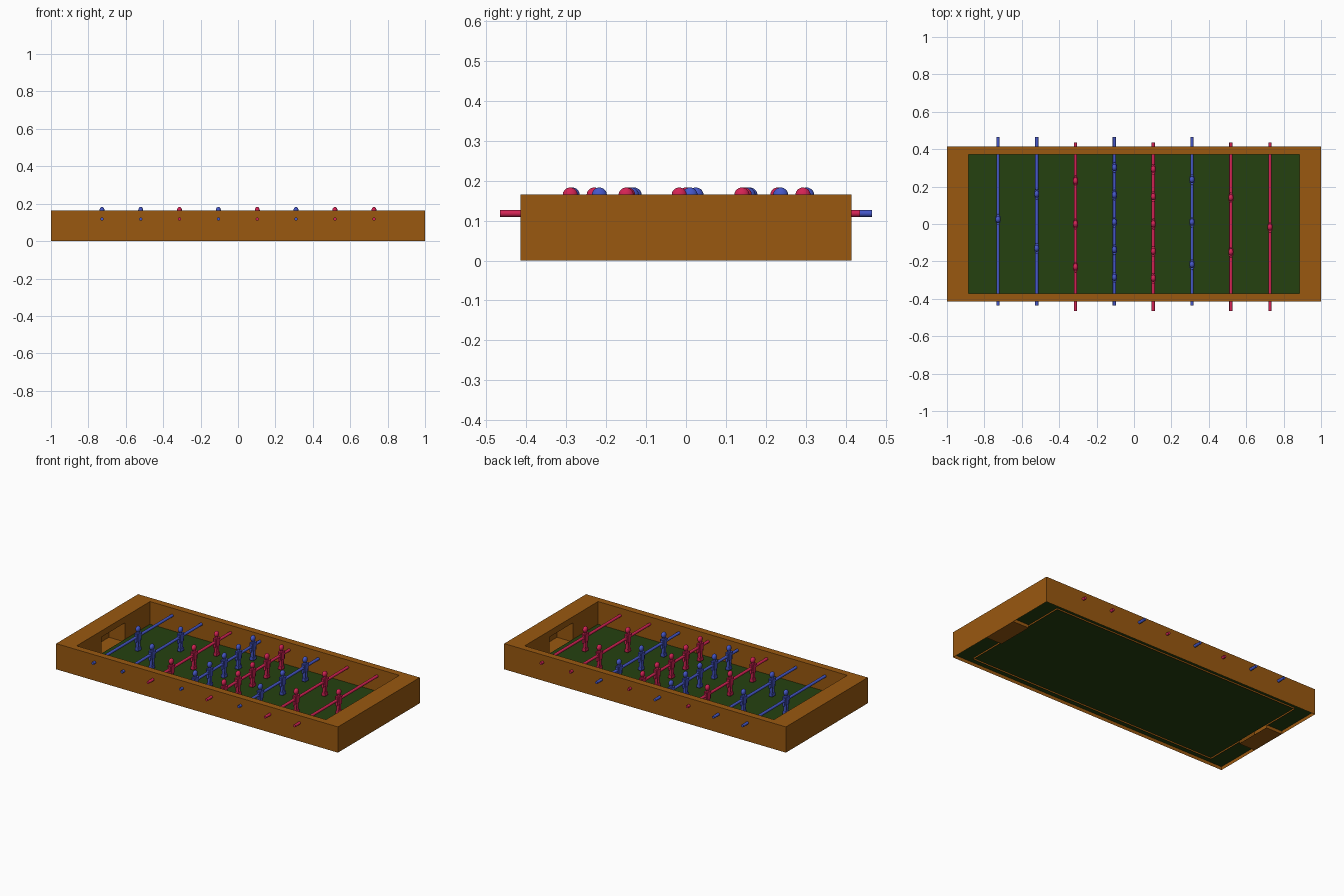
import bpy, bmesh, math
from mathutils import Vector, Matrix

if "Cube" in bpy.data.objects:
    bpy.data.objects.remove(bpy.data.objects["Cube"])


def material(name, rgb):
    m = bpy.data.materials.new(name)
    m.diffuse_color = (*rgb, 1)
    m.use_nodes = True
    m.node_tree.nodes["Principled BSDF"].inputs["Base Color"].default_value = m.diffuse_color
    return m


WOOD = material("brown wood", (0.32, 0.098, 0.005))
FELT = material("dark green", (0.018, 0.053, 0.005))
RED = material("red", (0.66, 0.017, 0.09))
BLUE = material("blue", (0.06, 0.095, 0.58))

# Main sizes
OX, OY, TOP = 1.0, 0.415, 0.165      # outer frame
IX, IY = 0.885, 0.372                # playing field opening
FLOOR, LIP = 0.02, 0.01              # field height, bottom of inner walls
GY, GZ = 0.12, 0.125                 # goal half width and height


def finish(bm, name, mat, smooth=False):
    me = bpy.data.meshes.new(name)
    bm.to_mesh(me)
    bm.free()
    ob = bpy.data.objects.new(name, me)
    bpy.context.collection.objects.link(ob)
    me.materials.append(mat)
    if smooth:
        bpy.ops.object.select_all(action='DESELECT')
        ob.select_set(True)
        bpy.context.view_layer.objects.active = ob
        bpy.ops.object.shade_smooth_by_angle(angle=math.radians(40))
    return ob


def panel(bm, axis, at, a, b, facing):
    """Flat rectangle across one axis; a and b are ranges on the other two."""
    pts = []
    for u, v in ((a[0], b[0]), (a[1], b[0]), (a[1], b[1]), (a[0], b[1])):
        p = [u, v]
        p.insert(axis, at)
        pts.append(bm.verts.new(p))
    f = bm.faces.new(pts)
    f.normal_update()
    if f.normal[axis] * facing < 0:
        f.normal_flip()


# Frame: hollow walls open underneath, with a goal pocket in each end
bm = bmesh.new()
for s in (-1, 1):
    panel(bm, 0, s * OX, (-OY, OY), (0, TOP), s)
    panel(bm, 1, s * OY, (-OX, OX), (0, TOP), s)
    panel(bm, 1, s * IY, (-IX, IX), (LIP, TOP), -s)
    panel(bm, 2, TOP, (-OX, OX), (s * IY, s * OY), 1)
    panel(bm, 2, TOP, (s * IX, s * OX), (-IY, IY), 1)
    panel(bm, 0, s * IX, (-GY, GY), (GZ, TOP), -s)
    for t in (-1, 1):
        panel(bm, 0, s * IX, (t * GY, t * IY), (LIP, TOP), -s)
        panel(bm, 1, t * GY, (s * IX, s * OX), (0, GZ), -t)
    panel(bm, 2, GZ, (s * IX, s * OX), (-GY, GY), -1)
    panel(bm, 2, 0.001, (s * IX, s * OX), (-GY, GY), 1)
bmesh.ops.remove_doubles(bm, verts=bm.verts[:], dist=1e-5)
finish(bm, "table_frame", WOOD)

# Playing field, notched around the goal pockets
bm = bmesh.new()
EX, EY = 0.998, 0.413
panel(bm, 2, FLOOR, (-IX, IX), (-EY, EY), 1)
for s in (-1, 1):
    for t in (-1, 1):
        panel(bm, 2, FLOOR, (s * IX, s * EX), (t * GY, t * EY), 1)
finish(bm, "playing_field", FELT)


def box(bm, c, size, taper=1.0):
    """Box with its bottom scaled by taper."""
    r = bmesh.ops.create_cube(bm, size=1)
    for v in r["verts"]:
        k = taper if v.co.z < 0 else 1
        v.co = Vector((v.co.x * size[0] * k, v.co.y * size[1] * k, v.co.z * size[2])) + Vector(c)


def tube(bm, p, q, r1, r2, seg=12):
    p, q = Vector(p), Vector(q)
    d = q - p
    m = Matrix.Translation((p + q) / 2) @ d.to_track_quat('Z', 'Y').to_matrix().to_4x4()
    bmesh.ops.create_cone(bm, cap_ends=True, segments=seg, radius1=r1, radius2=r2,
                          depth=d.length, matrix=m)


def player_mesh():
    bm = bmesh.new()
    # head and neck
    bmesh.ops.create_uvsphere(bm, u_segments=16, v_segments=10, radius=1,
                              matrix=Matrix.Translation((0, 0, 0.164)) @ Matrix.Diagonal((0.0135, 0.019, 0.019, 1)))
    tube(bm, (0, 0, 0.135), (0, 0, 0.155), 0.009, 0.009)
    # torso
    box(bm, (0, 0, 0.115), (0.026, 0.036, 0.05), 0.85)
    for s in (-1, 1):
        # arms and shoulders
        tube(bm, (0, s * 0.019, 0.137), (0, s * 0.024, 0.085), 0.009, 0.006)
        # legs
        tube(bm, (0, s * 0.009, 0.095), (0, s * 0.009, 0.04), 0.010, 0.008)
    # foot block
    box(bm, (0, 0, 0.038), (0.024, 0.032, 0.02))
    return bm


# Rods with their players: x, team, player positions along y
ROWS = [
    (-0.727, BLUE, (0.025,)),
    (-0.52, BLUE, (0.16, -0.13)),
    (-0.313, RED, (0.23, 0.0, -0.23)),
    (-0.105, BLUE, (0.302, 0.155, 0.01, -0.137, -0.285)),
    (0.103, RED, (0.293, 0.146, 0.0, -0.146, -0.29)),
    (0.31, BLUE, (0.237, 0.01, -0.217)),
    (0.518, RED, (0.14, -0.15)),
    (0.727, RED, (-0.017,)),
]
for i, (x, team, ys) in enumerate(ROWS, 1):
    s = 1 if team is BLUE else -1
    bm = bmesh.new()
    tube(bm, (x, -s * 0.436, 0.118), (x, s * 0.466, 0.118), 0.0088, 0.0088)
    finish(bm, f"rod_{i}", team, True)
    for j, y in enumerate(ys, 1):
        bm = player_mesh()
        bmesh.ops.translate(bm, verts=bm.verts[:], vec=(x, y, 0))
        finish(bm, f"player_{i}_{j}", team, True)
